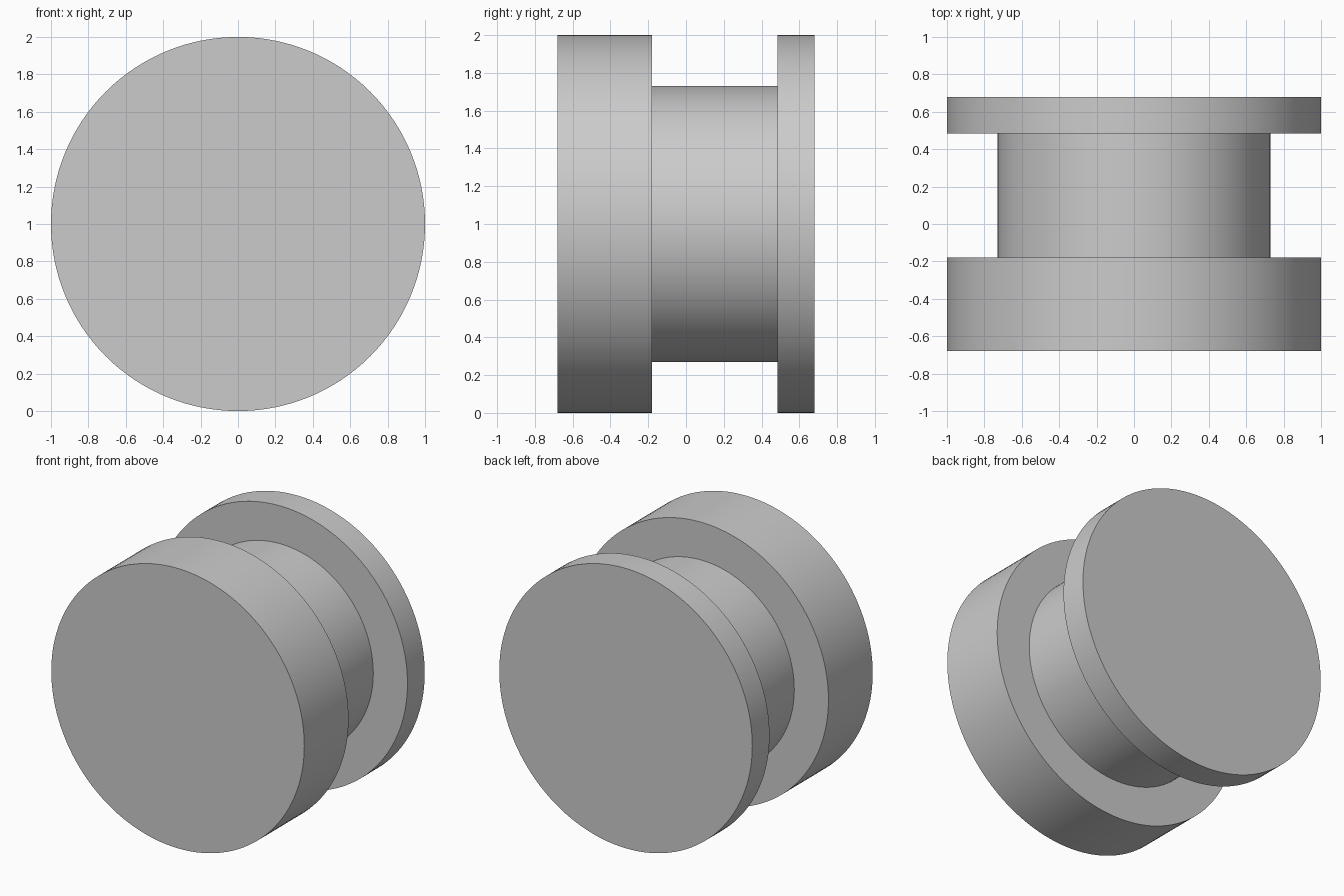
import bpy
import math

cube = bpy.data.objects.get("Cube")
if cube:
    bpy.data.objects.remove(cube, do_unlink=True)

# One plain grey for the whole spool
grey = bpy.data.materials.new("light_grey")
grey.use_nodes = True
colour = (0.6, 0.6, 0.6, 1)
grey.diffuse_color = colour
grey.node_tree.nodes["Principled BSDF"].inputs["Base Color"].default_value = colour


def disc(name, radius, y_front, y_back, caps="NGON"):
    """Smooth cylinder lying along y, centred at the spool's axis height."""
    bpy.ops.mesh.primitive_cylinder_add(
        vertices=128, radius=radius, depth=y_back - y_front, end_fill_type=caps,
        location=(0, (y_front + y_back) / 2, 1), rotation=(math.pi / 2, 0, 0))
    part = bpy.context.object
    part.name = name
    part.data.materials.append(grey)
    bpy.ops.object.shade_smooth_by_angle(angle=math.radians(30))
    return part


# Thick front flange, narrower core, thin back flange
disc("front_flange", 1, -0.68, -0.18)
disc("core", 0.73, -0.18, 0.485, caps="NOTHING")
disc("back_flange", 1, 0.485, 0.68)
